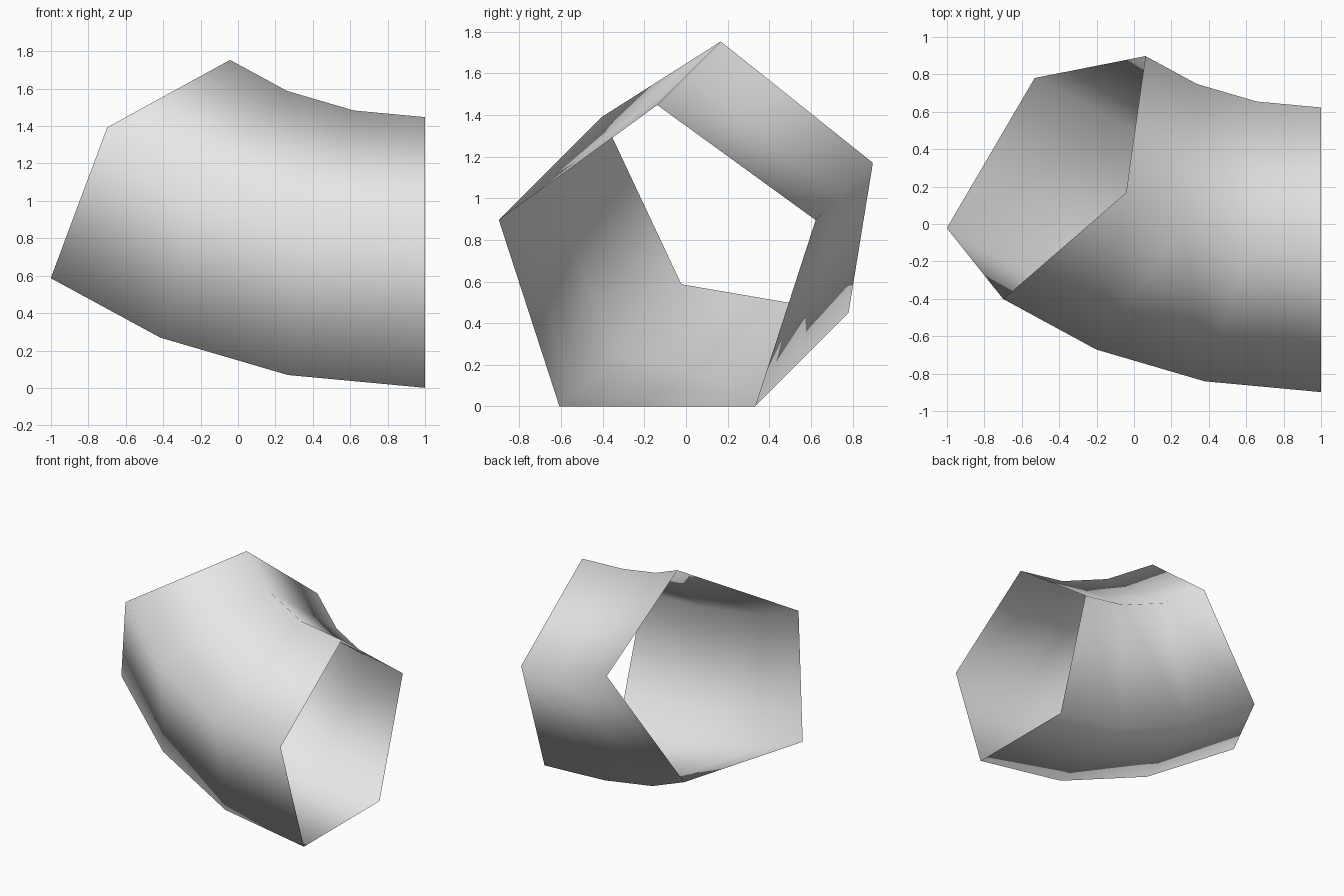
import bpy
import bmesh
from math import sin, cos, radians, sqrt
from mathutils import Matrix, Vector

cube = bpy.data.objects.get("Cube")
if cube:
    bpy.data.objects.remove(cube, do_unlink=True)

SIDES, SEGMENTS = 5, 3
TUBE_RADIUS, BEND_RADIUS, BEND_ANGLE = 0.8, 2.04, 45

# Plain grey material
grey = bpy.data.materials.new("light_grey")
grey.use_nodes = True
grey.diffuse_color = (0.8, 0.8, 0.8, 1)
grey.node_tree.nodes["Principled BSDF"].inputs["Base Color"].default_value = (0.8, 0.8, 0.8, 1)

# Pentagonal start profile and the pivot the tube bends around
start = Vector((1, -0.138, 0.648))
pivot = start + Vector((0, 1, 1)) * BEND_RADIUS / sqrt(2)
axis = Vector((0, 1, -1)).normalized()
profile = []
for i in range(SIDES):
    a = radians(360 * i / SIDES)
    profile.append(start + TUBE_RADIUS * Vector((0, sin(a), cos(a))))

# Sweep the profile along the arc, leaving both ends open
bm = bmesh.new()
rings = []
for s in range(SEGMENTS + 1):
    turn = Matrix.Rotation(radians(BEND_ANGLE * s / SEGMENTS), 3, axis)
    rings.append([bm.verts.new(pivot + turn @ (p - pivot)) for p in profile])
for r, n in zip(rings, rings[1:]):
    for i in range(SIDES):
        j = (i + 1) % SIDES
        bm.faces.new((r[i], r[j], n[j], n[i])).smooth = True

mesh = bpy.data.meshes.new("bent_tube")
bm.to_mesh(mesh)
bm.free()
mesh.materials.append(grey)
tube = bpy.data.objects.new("bent_tube", mesh)
bpy.context.collection.objects.link(tube)
